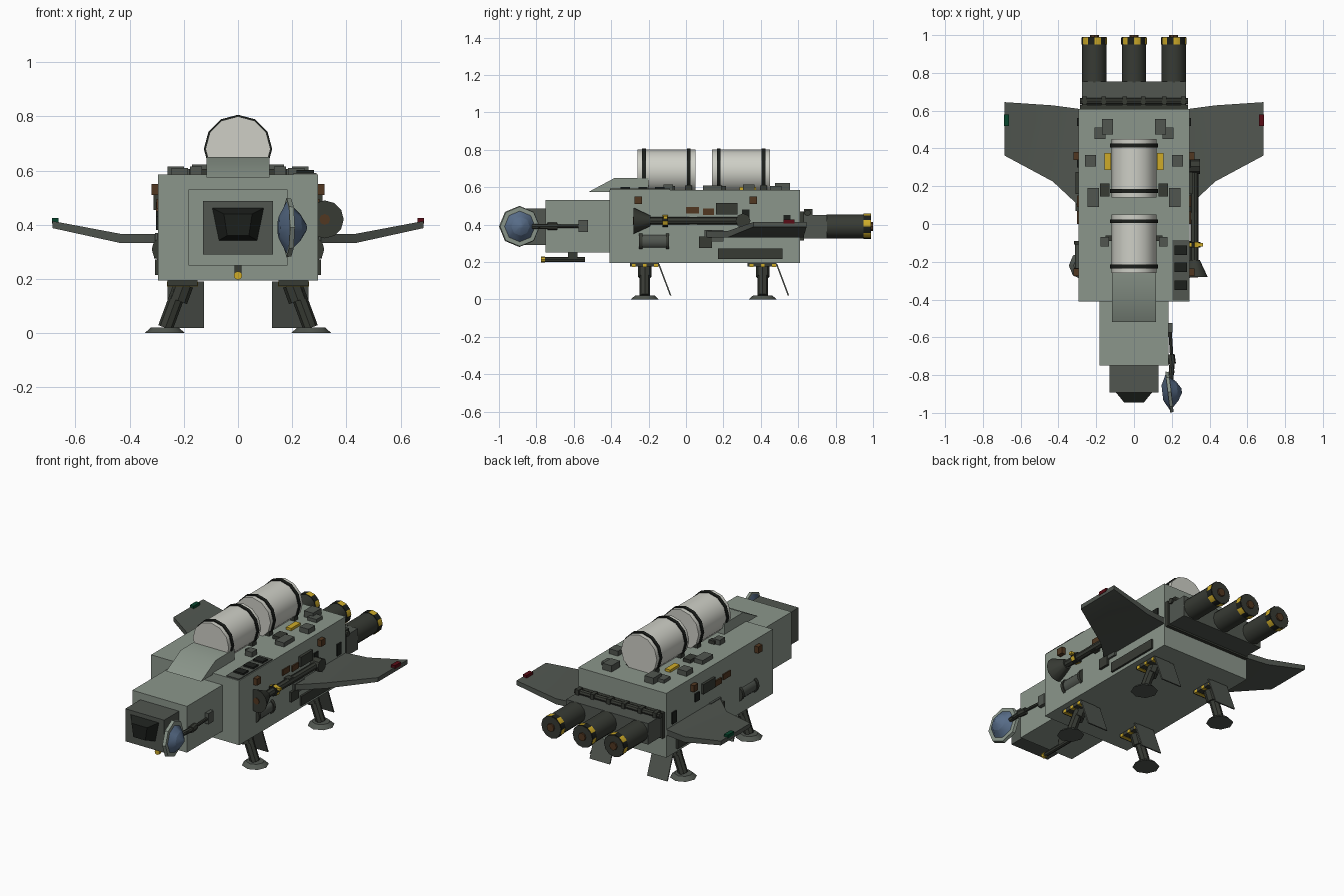
import bpy, bmesh, math
from mathutils import Vector, Matrix

if "Cube" in bpy.data.objects:
    bpy.data.objects.remove(bpy.data.objects["Cube"])


def mat(name, r, g, b):
    m = bpy.data.materials.new(name)
    m.diffuse_color = [(c / 255) ** 2.2 for c in (r, g, b)] + [1]
    m.use_nodes = True
    m.node_tree.nodes["Principled BSDF"].inputs["Base Color"].default_value = m.diffuse_color
    return m


HULL = mat("sage", 138, 149, 138)
GREY = mat("mid_grey", 82, 87, 81)
DARK = mat("dark_grey", 58, 61, 55)
BLACK = mat("near_black", 34, 37, 34)
WHITE = mat("off_white", 205, 206, 197)
YELLOW = mat("yellow", 205, 170, 45)
BROWN = mat("brown", 82, 58, 38)
BLUE = mat("blue_grey", 88, 108, 135)
RED = mat("red_light", 90, 20, 28)
GREEN = mat("green_light", 15, 70, 48)


def finish(name, bm, *mats):
    bmesh.ops.recalc_face_normals(bm, faces=bm.faces)
    for f in bm.faces:
        f.smooth = True
    for e in bm.edges:
        e.smooth = len(e.link_faces) == 2 and e.calc_face_angle(3) < 0.6
    me = bpy.data.meshes.new(name)
    bm.to_mesh(me)
    bm.free()
    for m in mats:
        me.materials.append(m)
    ob = bpy.data.objects.new(name, me)
    bpy.context.collection.objects.link(ob)
    return ob


def box(name, x, y, z, m):
    """Box from (min, max) pairs."""
    bm = bmesh.new()
    lo, hi = Vector((x[0], y[0], z[0])), Vector((x[1], y[1], z[1]))
    d = hi - lo
    mt = Matrix.Translation((lo + hi) / 2) @ Matrix.Diagonal((abs(d.x), abs(d.y), abs(d.z), 1))
    bmesh.ops.create_cube(bm, size=1, matrix=mt)
    return finish(name, bm, m)


def rod(name, p, q, r1, r2, m, n=12, stripes=None):
    """Cylinder or cone from p to q, optionally striped around."""
    p, q = Vector(p), Vector(q)
    bm = bmesh.new()
    rot = (q - p).to_track_quat('Z', 'Y').to_matrix().to_4x4()
    bmesh.ops.create_cone(bm, cap_ends=True, segments=n, radius1=r1, radius2=r2,
                          depth=(q - p).length, matrix=Matrix.Translation((p + q) / 2) @ rot)
    if stripes:
        sides = [f for f in bm.faces if len(f.verts) == 4]
        for i, f in enumerate(sides):
            f.material_index = i % 2
        return finish(name, bm, m, stripes)
    return finish(name, bm, m)


def loft(name, sections, m):
    """Skin a row of equal-length point loops."""
    bm = bmesh.new()
    rows = [[bm.verts.new(v) for v in s] for s in sections]
    n = len(rows[0])
    for a, b in zip(rows, rows[1:]):
        for i in range(n):
            bm.faces.new((a[i], a[(i + 1) % n], b[(i + 1) % n], b[i]))
    bm.faces.new(rows[0])
    bm.faces.new(rows[-1])
    return finish(name, bm, m)


# Hull, nose and cockpit
box("main_hull", (-.295, .295), (-.41, .61), (.195, .585), HULL)
box("nose_section", (-.183, .183), (-.75, -.40), (.25, .53), HULL)
box("cockpit", (-.13, .13), (-.893, -.74), (.29, .487), GREY)
loft("cockpit_window", [
    [(-.097, -.89, .463), (.097, -.89, .463), (.072, -.89, .342), (-.072, -.89, .342)],
    [(-.052, -.945, .44), (.052, -.945, .44), (.04, -.945, .36), (-.04, -.945, .36)]], BLACK)
loft("top_fairing", [[(x, -.52, .575), (x, -.38, .65), (x, -.20, .65), (x, -.20, .575)]
                     for x in (-.117, .117)], HULL)

# Chin sensor
rod("chin_sensor", (0, -.765, .213), (0, -.54, .213), .013, .013, DARK, 8)
rod("chin_sensor_tip", (0, -.775, .213), (0, -.755, .213), .016, .016, YELLOW, 8)
box("chin_post", (-.012, .012), (-.63, -.58), (.213, .255), DARK)

# Roof tanks with bands
for i, y in enumerate((-.26, .14)):
    rod(f"tank_{i}", (0, y, .68), (0, y + .31, .68), .12, .12, WHITE, 12)
    for b in (.035, .275):
        rod(f"tank_{i}_band", (0, y + b - .01, .68), (0, y + b + .01, .68), .126, .126, BLACK, 12)
        box(f"tank_{i}_saddle", (-.10, .10), (y + b - .018, y + b + .018), (.58, .61), DARK)

# Engine block and thrusters
box("engine_block", (-.275, .275), (.60, .755), (.325, .452), GREY)
rod("engine_pipe", (-.285, .65, .462), (.285, .65, .462), .017, .017, DARK, 8)
box("engine_flange", (-.285, .285), (.608, .63), (.315, .47), DARK)
for x in (-.21, 0, .21):
    rod("thruster", (x, .75, .39), (x, .99, .39), .064, .064, DARK, 12)
    rod("thruster_stripes", (x, .95, .39), (x, .988, .39), .068, .068, BLACK, 12, YELLOW)
    rod("thruster_nozzle", (x, .97, .39), (x, 1.0, .39), .024, .024, BROWN, 8)
    for px in (-.1, .1):
        box("pipe_clamp", (x + px * .5 - .012, x + px * .5 + .012), (.63, .675), (.44, .483), DARK)

for s, side in ((1, "right"), (-1, "left")):
    # Wing with raised outer half
    loft(f"{side}_wing", [
        [(s * x, y0, z), (s * x, y1, z), (s * x, y1, z + t), (s * x, y0, z + t)]
        for x, y0, y1, z, t in ((.28, .085, .608, .332, .034), (.43, .225, .628, .332, .034),
                                (.685, .362, .645, .388, .026))], GREY)
    box(f"{side}_wing_light", (s * .662, s * .687), (.52, .58), (.405, .426), RED if s > 0 else GREEN)
    # Side drum
    rod(f"{side}_drum", (s * .268, -.24, .31), (s * .268, -.10, .31), .044, .044, GREY)
    for y in (-.25, -.108):
        rod(f"{side}_drum_ring", (s * .268, y, .31), (s * .268, y + .018, .31), .05, .05, DARK)
    # Side panels and small boxes: y range, z range, depth, colour
    for y0, y1, z0, z1, d, m in (
            (.17, .515, .215, .272, .012, DARK), (.07, .14, .275, .335, .015, DARK),
            (.10, .20, .31, .37, .012, GREY), (-.275, -.235, .51, .55, .025, BROWN),
            (.34, .38, .51, .55, .025, BROWN), (0, .07, .46, .495, .006, BROWN),
            (.09, .15, .45, .485, .008, BROWN), (.16, .275, .455, .515, .016, DARK),
            (.30, .34, .43, .48, .008, BLACK), (.52, .56, .38, .45, .008, BLACK)):
        box(f"{side}_side_detail", (s * .285, s * (.295 + d)), (y0, y1), (z0, z1), m)
    # Roof boxes: x centre, y centre, width, length, height
    for x, y, w, l, h, m in (
            (.14, .515, .06, .08, .038, GREY), (.18, .48, .06, .06, .02, GREY),
            (.23, .335, .06, .062, .03, GREY), (.14, .33, .034, .09, .015, YELLOW),
            (.215, .14, .06, .10, .025, GREY), (.155, .18, .05, .07, .02, DARK),
            (.155, -.095, .045, .05, .03, GREY), (.13, -.075, .04, .03, .02, DARK)):
        box(f"{side}_roof_box", (s * x - w / 2, s * x + w / 2), (y - l / 2, y + l / 2), (.58, .585 + h), m)
    # Landing legs with bay plates and doors
    for y in (-.22, .41):
        box(f"{side}_leg_bay", (s * .15, s * .26), (y - .08, y + .075), (.175, .2), DARK)
        for k in (-.06, 0, .06):
            box(f"{side}_bay_stripe", (s * .148, s * .262), (y + k - .01, y + k + .01), (.173, .19), YELLOW)
        rod(f"{side}_leg", (s * .205, y, .19), (s * .268, y, .02), .028, .028, DARK, 8)
        rod(f"{side}_leg_collar", (s * .20, y, .18), (s * .222, y, .12), .036, .036, DARK, 8)
        rod(f"{side}_foot", (s * .27, y, 0), (s * .27, y, .022), .075, .05, GREY, 8)
        loft(f"{side}_bay_door", [[(s * x, y + .07, .19), (s * x, y + .078, .19),
                                   (s * x, y + .142, .02), (s * x, y + .134, .02)]
                                  for x in (.125, .26)], GREY)

# Roof vent panel on the right
box("vent_panel", (.205, .29), (-.405, -.085), (.58, .592), GREY)
for y in (-.14, -.23, -.325):
    box("vent", (.215, .28), (y - .025, y + .025), (.585, .602), BLACK)

# Side cannon with flared muzzle
rod("cannon_muzzle", (.32, -.28, .42), (.32, -.19, .42), .07, .028, DARK, 12)
rod("cannon_bore", (.32, -.284, .42), (.32, -.27, .42), .02, .02, BROWN, 8)
rod("cannon_barrel", (.32, -.20, .42), (.32, .28, .42), .021, .021, DARK, 8)
box("cannon_bracket", (.285, .33), (.02, .06), (.40, .44), DARK)
rod("cannon_stripes", (.32, -.125, .42), (.32, -.095, .42), .032, .032, BLACK, 8, YELLOW)
box("cannon_grip", (.29, .365), (-.12, -.10), (.43, .445), YELLOW)
rod("cannon_breech", (.285, .305, .42), (.35, .305, .42), .04, .04, DARK, 8)

# Dish on its side arm
box("dish_mount", (.175, .205), (-.575, -.525), (.36, .425), GREY)
rod("dish_arm", (.19, -.55, .39), (.205, -.79, .39), .009, .009, DARK, 8)
rod("dish_joint", (.195, -.69, .39), (.202, -.74, .39), .02, .02, DARK, 8)
rod("dish_strut", (.202, -.73, .39), (.19, -.88, .39), .014, .014, DARK, 8)
c, ax = Vector((.185, -.89, .39)), Vector((.99, .12, 0)).normalized()
rod("dish_back", c - ax * .035, c, .04, .108, BLUE, 8)
rod("dish_rim", c - ax * .006, c + ax * .012, .11, .106, HULL, 8)
rod("dish_face", c + ax * .01, c + ax * .045, .084, .05, BLUE, 8)
rod("dish_tip", c + ax * .045, c + ax * .068, .05, .012, BLUE, 8)
